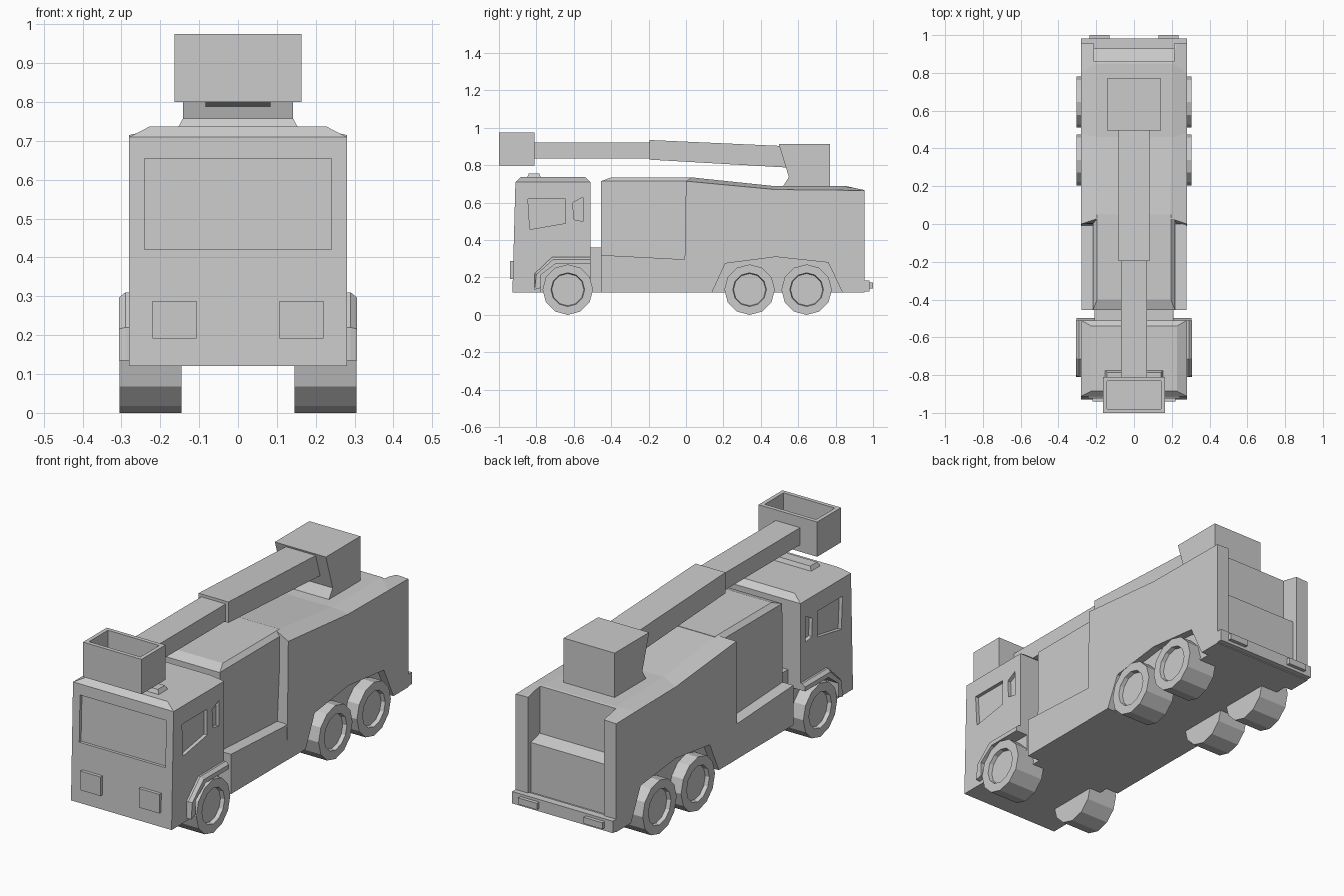
import bpy, bmesh, math
from mathutils import Matrix

if "Cube" in bpy.data.objects:
    bpy.data.objects.remove(bpy.data.objects["Cube"])


def finish(name, bm):
    bmesh.ops.recalc_face_normals(bm, faces=bm.faces)
    mesh = bpy.data.meshes.new(name)
    bm.to_mesh(mesh)
    bm.free()
    ob = bpy.data.objects.new(name, mesh)
    bpy.context.collection.objects.link(ob)
    return ob


def loft(name, rings):
    """Skin closed rings of (x, y, z) points and cap both ends."""
    bm = bmesh.new()
    vs = [[bm.verts.new(p) for p in r] for r in rings]
    n = len(vs[0])
    for a, b in zip(vs, vs[1:]):
        for i in range(n):
            j = (i + 1) % n
            bm.faces.new((a[i], a[j], b[j], b[i]))
    bm.faces.new(vs[0])
    bm.faces.new(vs[-1])
    return finish(name, bm)


def prism(name, profile, x0, x1):
    """Extrude a (y, z) profile along x."""
    return loft(name, [[(x, y, z) for y, z in profile] for x in (x0, x1)])


def box(name, x0, x1, y0, y1, z0, z1):
    return prism(name, [(y0, z0), (y1, z0), (y1, z1), (y0, z1)], x0, x1)


def stack(name, levels):
    """Stack of rectangles given as (half width, y0, y1, z)."""
    return loft(name, [[(-x, a, z), (x, a, z), (x, b, z), (-x, b, z)]
                       for x, a, b, z in levels])


def cut(target, cutter):
    m = target.modifiers.new("cut", 'BOOLEAN')
    m.operation = 'DIFFERENCE'
    m.solver = 'EXACT'
    m.object = cutter
    cutter.hide_render = True
    bpy.context.view_layer.objects.active = target
    bpy.ops.object.modifier_apply(modifier=m.name)
    bpy.data.objects.remove(cutter)


def wheel(name, side, y):
    # Twelve-sided tyre with a sunken hub on the outer face
    bm = bmesh.new()
    bmesh.ops.create_cone(bm, cap_ends=True, segments=12, radius1=0.135,
                          radius2=0.135, depth=0.16)
    bm.faces.ensure_lookup_table()
    top = max(bm.faces, key=lambda f: f.calc_center_median().z)
    bmesh.ops.inset_region(bm, faces=[top], thickness=0.045)
    bmesh.ops.inset_region(bm, faces=[top], thickness=0.004, depth=-0.02)
    bm.transform(Matrix.Translation((side * 0.225, y, 0.135)) @
                 Matrix.Rotation(side * math.pi / 2, 4, 'Y'))
    finish(name, bm)


SIDES = ((1, "right"), (-1, "left"))

# Cab with chamfered roof
cab = stack("cab", [(0.28, -0.928, -0.51, 0.12), (0.28, -0.912, -0.51, 0.71),
                    (0.227, -0.885, -0.54, 0.737)])
cut(cab, prism("windshield_cutter", [(-1.1, 0.42), (-0.905, 0.42),
                                     (-0.898, 0.655), (-1.1, 0.655)], -0.24, 0.24))

# Rear body: rings run from the leading edge to the tail
rear = []
for ys, yb, yt, side_z, top_x, top_z in (
        (0.0, -0.01, 0.03, 0.715, 0.19, 0.735), (0.48, 0.48, 0.46, 0.67, 0.2, 0.69),
        (0.8, 0.8, 0.85, 0.667, 0.2, 0.69), (0.955, 0.955, 0.955, 0.665, 0.227, 0.667)):
    half = [(0.28, yb, 0.12), (0.28, ys, side_z), (top_x, yt, top_z)]
    rear.append(half + [(-x, y, z) for x, y, z in reversed(half)])
body = loft("rear_body", rear)
cut(body, prism("tail_cutter", [(1.1, 0.18), (0.93, 0.18), (0.93, 0.43), (0.86, 0.45),
                                (0.86, 0.9), (1.1, 0.9)], -0.212, 0.212))

# Narrower front body, side ledge and link to the cab
stack("front_body", [(0.22, -0.455, 0.05, 0.2), (0.217, -0.455, 0.05, 0.715),
                     (0.195, -0.40, 0.05, 0.735)])
prism("side_ledge", [(-0.455, 0.12), (0.03, 0.12), (0.03, 0.295), (-0.455, 0.32)],
      -0.279, 0.279)
box("cab_link", -0.21, 0.21, -0.53, -0.44, 0.12, 0.36)

for s, label in SIDES:
    # Side windows
    cut(cab, prism("window_cutter", [(-0.845, 0.62), (-0.645, 0.62), (-0.645, 0.49),
                                     (-0.835, 0.457)], s * 0.262, s * 0.35))
    cut(cab, prism("window_cutter", [(-0.605, 0.6), (-0.55, 0.63), (-0.55, 0.5),
                                     (-0.6, 0.51)], s * 0.262, s * 0.35))
    # Wheel arches
    cut(cab, prism("arch_cutter", [(-0.775, 0.05), (-0.775, 0.215), (-0.695, 0.275),
                                   (-0.45, 0.275), (-0.45, 0.05)], s * 0.24, s * 0.35))
    cut(body, prism("arch_cutter", [(0.107, 0.05), (0.21, 0.275), (0.48, 0.31),
                                    (0.76, 0.28), (0.87, 0.05)], s * 0.24, s * 0.35))
    # Front fender, chamfered on its outer top edge
    outer = [(-0.81, 0.135), (-0.81, 0.22), (-0.715, 0.31), (-0.51, 0.31)]
    mid = [(-0.81, 0.135), (-0.80, 0.216), (-0.71, 0.297), (-0.51, 0.297)]
    inner = [(-0.51, 0.275), (-0.695, 0.275), (-0.775, 0.215), (-0.775, 0.145)]
    loft("fender_" + label, [[(s * x, y, z) for y, z in path + inner]
                             for x, path in ((0.24, outer), (0.29, outer), (0.306, mid))])
    # Lamps
    a, b = sorted((s * 0.107, s * 0.22))
    box("headlight_" + label, a, b, -0.94, -0.9, 0.192, 0.288)
    a, b = sorted((s * 0.13, s * 0.235))
    box("tail_light_" + label, a, b, 0.97, 1.0, 0.14, 0.172)
    for i, y in enumerate((-0.632, 0.34, 0.645)):
        wheel("wheel_%s_%d" % (label, i), s, y)

# Rear bumper and cab roof light
box("rear_bumper", -0.28, 0.28, 0.945, 0.982, 0.125, 0.185)
stack("roof_light", [(0.155, -0.85, -0.775, 0.733), (0.142, -0.84, -0.785, 0.757)])

# Turret and telescopic boom
prism("turret", [(0.496, 0.913), (0.55, 0.737), (0.517, 0.685), (0.77, 0.685),
                 (0.77, 0.913)], -0.142, 0.142)
prism("outer_boom", [(-0.195, 0.83), (-0.195, 0.935), (0.54, 0.902), (0.54, 0.788)],
      -0.083, 0.083)
box("inner_boom", -0.068, 0.068, -0.82, -0.15, 0.835, 0.921)

# Open-topped work basket
basket = box("basket", -0.163, 0.163, -1.0, -0.81, 0.8, 0.975)
cut(basket, box("basket_cutter", -0.143, 0.143, -0.98, -0.83, 0.825, 1.1))
